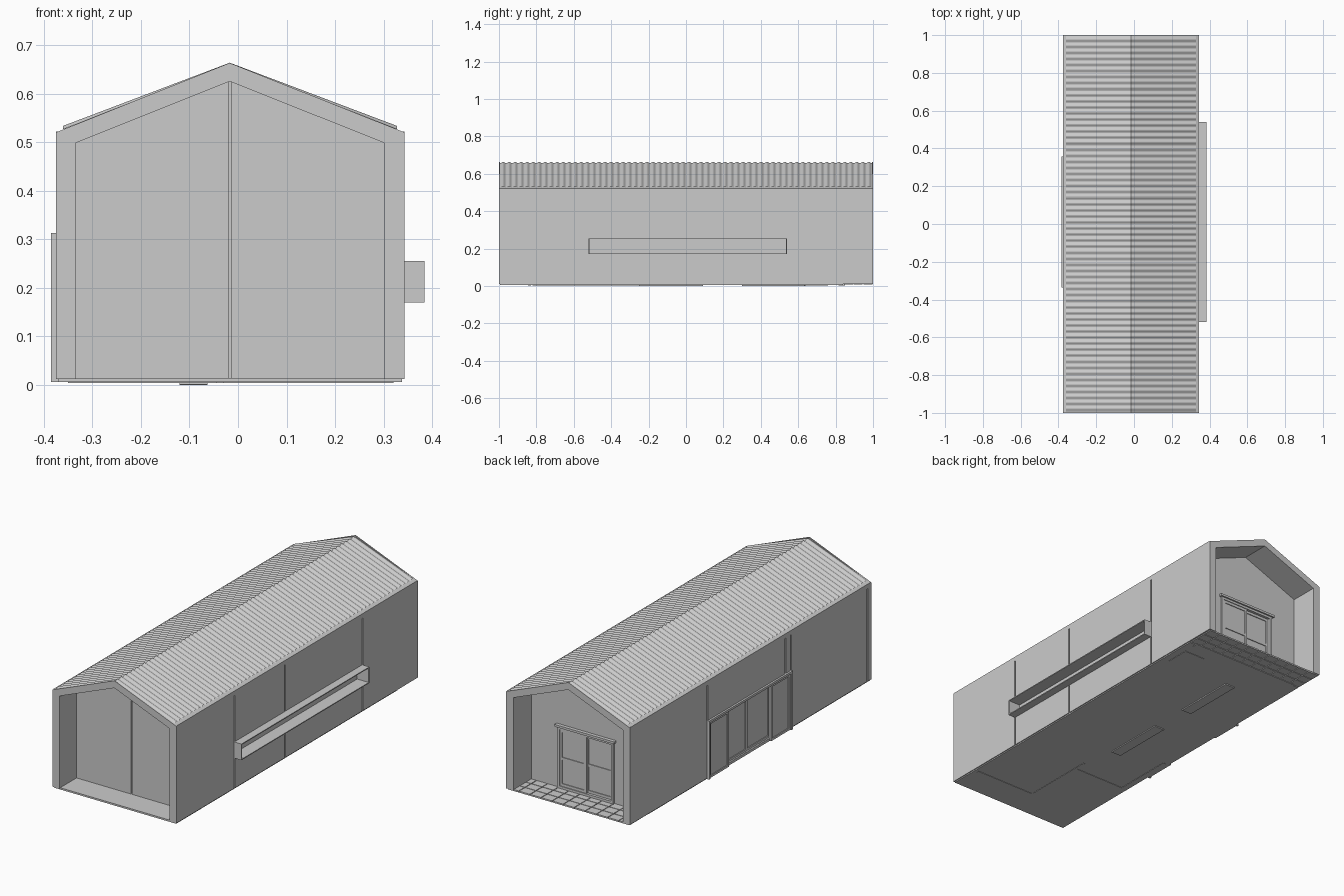
import bpy, bmesh, math

if "Cube" in bpy.data.objects:
    bpy.data.objects.remove(bpy.data.objects["Cube"])

RX = -0.017          # ridge position
ZF = 0.015           # floor level


def make(name, verts, faces):
    me = bpy.data.meshes.new(name)
    me.from_pydata(verts, [], faces)
    bm = bmesh.new()
    bm.from_mesh(me)
    bmesh.ops.recalc_face_normals(bm, faces=bm.faces)
    bm.to_mesh(me)
    bm.free()
    ob = bpy.data.objects.new(name, me)
    bpy.context.collection.objects.link(ob)
    return ob


def boxes(name, items):
    """One object made of boxes given as (x0, x1, y0, y1, z0, z1)."""
    vs, fs = [], []
    for x0, x1, y0, y1, z0, z1 in items:
        b = len(vs)
        vs += [(x, y, z) for x in (x0, x1) for y in (y0, y1) for z in (z0, z1)]
        fs += [[b + i for i in f] for f in ((0, 1, 3, 2), (4, 6, 7, 5), (0, 4, 5, 1),
                                            (2, 3, 7, 6), (0, 2, 6, 4), (1, 5, 7, 3))]
    return make(name, vs, fs)


def prism(name, prof, y0, y1):
    """Extrude an (x, z) profile along y."""
    n = len(prof)
    vs = [(x, y, z) for y in (y0, y1) for x, z in prof]
    fs = [list(range(n)), list(range(n, 2 * n))]
    fs += [[i, (i + 1) % n, n + (i + 1) % n, n + i] for i in range(n)]
    return make(name, vs, fs)


def frame_x(x0, x1, y0, y1, z0, z1, t):
    """Rectangular frame lying in a side wall."""
    return [(x0, x1, y0, y1, z0, z0 + t), (x0, x1, y0, y1, z1 - t, z1),
            (x0, x1, y0, y0 + t, z0 + t, z1 - t), (x0, x1, y1 - t, y1, z0 + t, z1 - t)]


def frame_y(x0, x1, y0, y1, z0, z1, t):
    """Rectangular frame lying in an end wall."""
    return [(x0, x1, y0, y1, z0, z0 + t), (x0, x1, y0, y1, z1 - t, z1),
            (x0, x0 + t, y0, y1, z0 + t, z1 - t), (x1 - t, x1, y0, y1, z0 + t, z1 - t)]


# floor slab and service strips underneath
boxes("floor_slab", [(-0.37, 0.338, -0.995, 0.84, 0.006, ZF)])
boxes("floor_runners", [(-0.12, -0.063, -0.25, 0.09, 0.001, 0.006),
                        (-0.12, -0.063, 0.30, 0.64, 0.0, 0.006)])
boxes("floor_hatch", [(0.18, 0.30, 0.63, 0.76, 0.004, 0.006)])

# terrace tiles at the back
tiles = []
for i in range(11):
    for j in range(3):
        x, y = -0.37 + i * 0.0644, 0.845 + j * 0.0515
        tiles.append((x, x + 0.0605, y, y + 0.048, 0.007, ZF))
boxes("terrace_tiles", tiles)

# right wall with a slot window
wy0, wy1, wz0, wz1 = -0.52, 0.54, 0.17, 0.255


def slotted(x0, x1, y0, y1):
    """Wall strip split above and below the slot window."""
    return [(x0, x1, y0, y1, 0.012, wz0), (x0, x1, y0, y1, wz1, 0.498)]


boxes("right_wall_core", [(0.302, 0.336, -1, wy0, 0.012, 0.498), (0.302, 0.336, wy1, 1, 0.012, 0.498)]
      + slotted(0.302, 0.336, wy0, wy1))
g = 0.004
boxes("right_cladding", [(0.336, 0.343, -1, wy0 - g, 0.012, 0.51), (0.336, 0.343, wy1 + g, 1, 0.012, 0.51)]
      + slotted(0.336, 0.343, wy0 + g, -0.10 - g) + slotted(0.336, 0.343, -0.10 + g, wy1 - g))
boxes("window_box", frame_x(0.302, 0.384, wy0, wy1, wz0, wz1, 0.005))
boxes("slot_window_glass", [(0.312, 0.317, wy0, wy1, wz0, wz1)])

# left wall with the wide sliding doors
dy0, dy1, dz = -0.335, 0.357, 0.305
boxes("left_wall_core", [(-0.368, -0.335, -1, dy0, 0.012, 0.498), (-0.368, -0.335, dy1, 1, 0.012, 0.498),
                         (-0.368, -0.335, dy0, dy1, dz, 0.498)])
boxes("left_cladding", [(-0.375, -0.368, dy1 + g, 1, 0.012, 0.51),
                        (-0.375, -0.368, -0.965, dy0 - g, 0.012, 0.51),
                        (-0.375, -0.368, -1, -0.973, 0.012, 0.51),
                        (-0.375, -0.368, -0.29 + g, dy1 - g, dz, 0.51),
                        (-0.375, -0.368, dy0 + g, -0.29 - g, dz, 0.51)])
boxes("door_surround", [(-0.385, -0.335, dy0, dy1, dz - 0.004, 0.313),
                        (-0.385, -0.335, dy0, dy0 + 0.012, 0.006, dz),
                        (-0.385, -0.335, dy1 - 0.012, dy1, 0.006, dz),
                        (-0.370, -0.335, dy0, dy1, 0.008, 0.02)])
leaves, glass = [], []
for a, b, x in ((dy0 + 0.012, -0.165, -0.379), (-0.175, 0.02, -0.362),
                (0.01, 0.195, -0.362), (0.185, dy1 - 0.012, -0.379)):
    z0 = 0.007 if x < -0.37 else 0.02
    leaves += frame_x(x, x + 0.014, a, b, z0, dz - 0.004, 0.012)
    glass.append((x + 0.004, x + 0.008, a + 0.012, b - 0.012, z0 + 0.012, dz - 0.016))
boxes("sliding_door_frames", leaves)
boxes("sliding_door_glass", glass)

# roof shell with thin raised edge at both gables


def roof_profile(peak):
    return [(-0.375, 0.498), (-0.375, 0.52), (RX, peak), (0.343, 0.52), (0.343, 0.498),
            (0.302, 0.498), (RX, 0.625), (-0.335, 0.498)]


prism("roof_shell", roof_profile(0.656), -0.994, 0.994)
for n, s in (("front", -1), ("back", 1)):
    prism(n + "_roof_edge", roof_profile(0.663), s * 0.994, s)

# corrugated roof sheets
ribs, seg = 62, 6
vs, fs = [], []
for i in range(ribs * seg + 1):
    y = -0.994 + 1.988 * i / (ribs * seg)
    h = 0.0005 + 0.0035 * (1 - math.cos(2 * math.pi * i / seg))
    vs += [(-0.36, y, 0.526 + h), (RX, y, 0.656 + h), (0.327, y, 0.526 + h)]
    if i:
        a, b = 3 * i - 3, 3 * i
        fs += [(a, a + 1, b + 1, b), (a + 1, a + 2, b + 2, b + 1)]
make("corrugated_roof", vs, fs)
boxes("eaves_gutters", [(0.327, 0.343, -0.994, 0.994, 0.518, 0.522),
                        (-0.375, -0.36, -0.994, 0.994, 0.518, 0.522)])

# recessed front wall in two panels on a backing
prism("front_panel_left", [(-0.335, ZF), (RX - 0.003, ZF), (RX - 0.003, 0.624), (-0.335, 0.498)], -0.86, -0.853)
prism("front_panel_right", [(0.302, ZF), (RX + 0.003, ZF), (RX + 0.003, 0.624), (0.302, 0.498)], -0.86, -0.853)
prism("front_wall_core", [(-0.335, ZF), (0.302, ZF), (0.302, 0.498), (RX, 0.625), (-0.335, 0.498)], -0.853, -0.82)

# recessed back wall with a glazed double door
bx0, bx1, bz = -0.18, 0.145, 0.335
prism("back_wall", [(-0.335, ZF), (bx0, ZF), (bx0, bz), (bx1, bz), (bx1, ZF), (0.302, ZF),
                    (0.302, 0.498), (RX, 0.625), (-0.335, 0.498)], 0.815, 0.85)
boxes("back_threshold", [(-0.335, 0.302, 0.815, 0.85, 0.004, ZF)])
boxes("back_door_surround", frame_y(bx0, bx1, 0.82, 0.86, ZF, bz, 0.012)
      + [(bx0 - 0.01, bx1 + 0.01, 0.85, 0.868, bz, bz + 0.012)])
bars, panes = [], []
mid = (bx0 + bx1) / 2
for a, b, y in ((bx0 + 0.012, mid + 0.005, 0.836), (mid - 0.005, bx1 - 0.012, 0.846)):
    bars += frame_y(a, b, y, y + 0.01, ZF + 0.012, bz - 0.012, 0.014)
    bars.append((a, b, y, y + 0.01, 0.165, 0.179))
    panes.append((a + 0.01, b - 0.01, y + 0.003, y + 0.006, ZF + 0.02, bz - 0.02))
boxes("back_door_bars", bars)
boxes("back_door_glass", panes)

# inner partitions, their feet showing under the slab
boxes("inner_partitions", [(-0.045, -0.03, -0.82, -0.43, 0.004, 0.49),
                           (-0.335, -0.045, -0.51, -0.495, 0.004, 0.49)])
boxes("partition_feet", [(-0.03, 0.32, -0.845, -0.83, 0.004, 0.006),
                         (-0.35, -0.335, -0.51, -0.17, 0.004, 0.006)])
